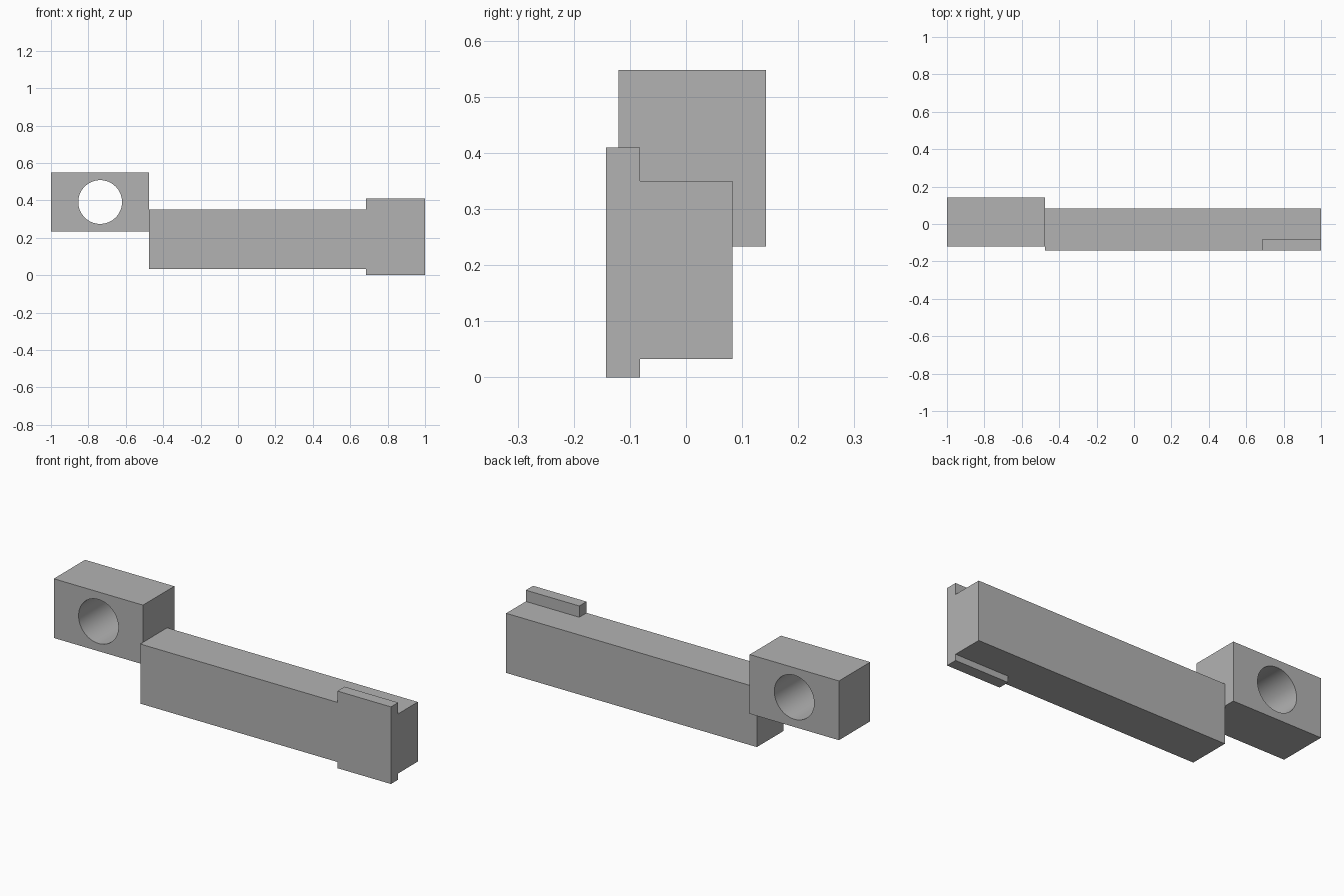
import bpy, math
from mathutils import Vector

cube = bpy.data.objects.get("Cube")
if cube:
    bpy.data.objects.remove(cube, do_unlink=True)

grey = bpy.data.materials.new("plain grey")
grey.use_nodes = True
colour = (0.45, 0.45, 0.45, 1)
grey.diffuse_color = colour
grey.node_tree.nodes["Principled BSDF"].inputs["Base Color"].default_value = colour


def prism(name, outline, start, depth):
    """Solid swept from an outline of 3D points at start along depth."""
    n = len(outline)
    near = [Vector(p) + Vector(start) for p in outline]
    far = [p + Vector(depth) for p in near]
    faces = [tuple(range(n))[::-1], tuple(range(n, 2 * n))]
    faces += [(i, (i + 1) % n, (i + 1) % n + n, i + n) for i in range(n)]
    mesh = bpy.data.meshes.new(name)
    mesh.from_pydata(near + far, [], faces)
    mesh.materials.append(grey)
    obj = bpy.data.objects.new(name, mesh)
    bpy.context.collection.objects.link(obj)
    return obj


def box(name, low, high):
    x, y, z = (b - a for a, b in zip(low, high))
    return prism(name, [(0, 0, 0), (x, 0, 0), (x, y, 0), (0, y, 0)], low, (0, 0, z))


def cut(obj, cutter):
    cutter.hide_render = True
    mod = obj.modifiers.new("cut", "BOOLEAN")
    mod.operation = "DIFFERENCE"
    mod.solver = "EXACT"
    mod.object = cutter
    bpy.context.view_layer.objects.active = obj
    bpy.ops.object.modifier_apply(modifier=mod.name)
    bpy.data.objects.remove(cutter, do_unlink=True)


# Long bar, trimmed above and below so thin tabs remain at the front of one end
bar = box("bar", (-0.475, -0.143, 0), (1, 0.083, 0.41))
step = [(-0.6, -0.3, 0), (0.685, -0.3, 0), (0.685, -0.082, 0),
        (1.2, -0.082, 0), (1.2, 0.3, 0), (-0.6, 0.3, 0)]
cut(bar, prism("top_trim", step, (0, 0, 0.35), (0, 0, 0.2)))
cut(bar, prism("bottom_trim", step, (0, 0, -0.2), (0, 0, 0.233)))

# Raised end block with a round hole from front to back
block = box("end_block", (-1, -0.12, 0.233), (-0.475, 0.143, 0.548))
angles = [-math.tau * i / 64 for i in range(64)]
circle = [(0.117 * math.cos(a), 0, 0.117 * math.sin(a)) for a in angles][::-1]
hole = prism("hole_cutter", circle, (-0.737, 0.3, 0.391), (0, -0.6, 0))
cut(block, hole)

# Smooth hole wall, sharp edges elsewhere
bpy.ops.object.select_all(action="DESELECT")
block.select_set(True)
bpy.context.view_layer.objects.active = block
bpy.ops.object.shade_smooth_by_angle(angle=math.radians(30))
